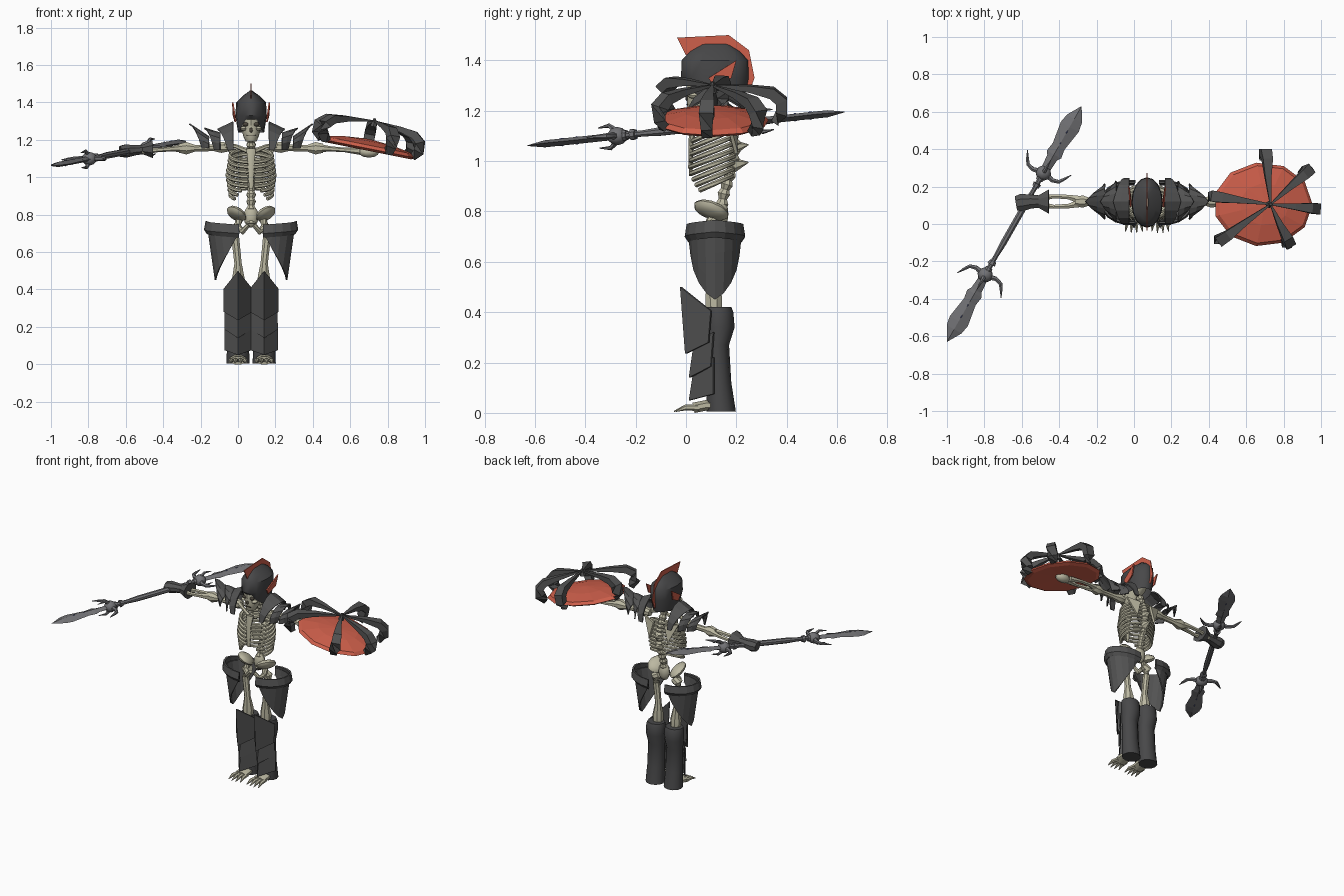
import bpy, math
from mathutils import Vector, Matrix

if "Cube" in bpy.data.objects:
    bpy.data.objects.remove(bpy.data.objects["Cube"])

CX, CY = 0.07, 0.12          # body centre line
def material(name, rgb):
    m = bpy.data.materials.new(name)
    m.diffuse_color = (*rgb, 1)
    m.use_nodes = True
    m.node_tree.nodes["Principled BSDF"].inputs["Base Color"].default_value = m.diffuse_color
    return m
BONE = material("bone", (0.50, 0.48, 0.36))
IRON = material("dark_iron", (0.085, 0.085, 0.085))
HELM = material("black_iron", (0.065, 0.065, 0.067))
RED = material("red_orange", (0.62, 0.115, 0.07))
STEEL = material("steel", (0.17, 0.17, 0.18))
BLUE = material("blue_rune", (0.09, 0.12, 0.36))
DARK = material("socket_shadow", (0.07, 0.06, 0.045))

def mesh(name, verts, faces, mat, smooth=False, thick=0, M=None):
    me = bpy.data.meshes.new(name)
    me.from_pydata([tuple(M @ Vector(v)) if M else tuple(v) for v in verts], [], faces)
    me.materials.append(mat)
    o = bpy.data.objects.new(name, me)
    bpy.context.collection.objects.link(o)
    if thick:
        sol = o.modifiers.new("thickness", 'SOLIDIFY')
        sol.thickness, sol.offset = thick, 0
    if smooth:
        bpy.ops.object.select_all(action='DESELECT')
        o.select_set(True)
        bpy.context.view_layer.objects.active = o
        bpy.ops.object.shade_smooth_by_angle(angle=math.radians(40))
    return o

def loft(name, rings, mat, smooth=False, M=None, caps=True):
    n = len(rings[0])
    v = [p for r in rings for p in r]
    f = [(i*n+j, i*n+(j+1) % n, (i+1)*n+(j+1) % n, (i+1)*n+j)
         for i in range(len(rings)-1) for j in range(n)]
    if caps:
        f += [tuple(range(n))[::-1], tuple(range(len(v)-n, len(v)))]
    return mesh(name, v, f, mat, smooth, M=M)

def sheet(name, rows, mat, smooth=False, thick=0.008):
    n = len(rows[0])
    f = [(i*n+j, i*n+j+1, (i+1)*n+j+1, (i+1)*n+j) for i in range(len(rows)-1) for j in range(n-1)]
    return mesh(name, [p for r in rows for p in r], f, mat, smooth, thick)

def tube(name, pts, radii, mat, n=8, smooth=True, flat=1, M=None):
    P = [Vector(p) for p in pts]
    rings = []
    for i, p in enumerate(P):
        t = (P[min(i+1, len(P)-1)] - P[max(i-1, 0)]).normalized()
        a = t.cross(Vector((0, 0, 1)) if abs(t.z) < 0.93 else Vector((0, 1, 0))).normalized()
        b = a.cross(t)
        rings.append([p + radii[i]*(math.cos(q)*a + flat*math.sin(q)*b)
                      for q in (2*math.pi*(j+0.5)/n for j in range(n))])
    return loft(name, rings, mat, smooth, M)

def ellipse(cx, cy, z, rx, ry, n=12):
    return [(cx+rx*math.cos(2*math.pi*j/n), cy+ry*math.sin(2*math.pi*j/n), z) for j in range(n)]

def ball(name, c, scale, mat, rot=(0, 0, 0), n=10, M=None):
    R = Matrix.Translation(c) @ Matrix.Rotation(rot[1], 4, 'Y') @ Matrix.Rotation(rot[0], 4, 'X')
    R = R @ Matrix.Diagonal((*scale, 1))
    rings = [ellipse(0, 0, -math.cos(a), math.sin(a), math.sin(a), n)
             for a in (math.pi*(k+0.15)/6.3 for k in range(7))]
    return loft(name, rings, mat, True, (M @ R) if M else R)

# skull
loft("skull", [ellipse(CX, cy, z, w, d, 12) for z, w, cy, d in
     [(1.19, .028, .05, .035), (1.215, .04, .055, .05), (1.25, .05, .07, .067),
      (1.285, .062, .09, .088), (1.33, .07, .1, .1), (1.38, .06, .1, .09)]], BONE, True)
ball("nose_hole", (CX, .003, 1.252), (.009, .006, .013), DARK)
mesh("mouth_line", [(CX-.025, .004, 1.222), (CX+.025, .004, 1.222), (CX+.025, .004, 1.227),
     (CX-.025, .004, 1.227)], [(0, 1, 2, 3)], DARK, thick=.006)
for s in (-1, 1):
    ball("eye_socket", (CX+s*.027, .016, 1.283), (.017, .012, .012), DARK)
    ball("cheekbone", (CX+s*.04, .03, 1.26), (.018, .025, .012), BONE)

# helmet with open face, fin crest and side wings
rings = [ellipse(CX, .115, z, w, d, 16) for z, w, d in
         [(1.24, .07, .115), (1.33, .084, .135), (1.40, .08, .132), (1.435, .045, .1), (1.465, .004, .05)]]
rings[0] = [(x, y, 1.24 if y > .06 else (1.27 if y > .025 else 1.31)) for x, y, z in rings[0]]
loft("helmet", rings, HELM, True, caps=False)
fin = [(-.035, 1.49), (.17, 1.50), (.25, 1.44), (.272, 1.33), (.25, 1.27), (.22, 1.30), (.22, 1.38), (.16, 1.44), (0, 1.42)]
loft("helmet_crest", [[(CX+dx, y, z) for y, z in fin] for dx in (-.003, .003)], RED)
for s in (-1, 1):
    mesh("helmet_wing", [(CX+s*.088, .09, 1.33), (CX+s*.098, .20, 1.40), (CX+s*.094, .18, 1.33),
         (CX+s*.084, .11, 1.295)], [(0, 1, 2, 3)], RED, thick=.008)

# spine with vertebrae and back spikes
path = [(.13, .75), (.15, .87), (.185, .98), (.195, 1.07), (.17, 1.14), (.13, 1.24)]
pts = []
for (y0, z0), (y1, z1) in zip(path, path[1:]):
    pts += [(CX, y0+(y1-y0)*k/6, z0+(z1-z0)*k/6) for k in range(6)]
tube("spine", pts, [.018 if i % 2 else .027 for i in range(len(pts))], BONE, 8)
for z in (1.055, .985):
    tube("spine_spike", [(CX, .19, z), (CX, .248, z+.01)], [.03, .002], BONE, 6, False)

# rib cage
for i in range(9):
    z0, k = 1.15 - .026*i, 1 - abs(i-4)*.03
    end = math.pi*(.96 if i < 6 else .86-.07*(i-6))
    for s in (-1, 1):
        tube("rib", [(CX+s*.128*k*math.sin(t), .105+.088*k*math.cos(t), z0-.035*(1-math.cos(t)))
                     for t in (.1+(end-.1)*j/10 for j in range(11))], [.0105]*11, BONE, 6)
tube("sternum", [(CX, .035, 1.15), (CX, .02, 1.08), (CX, .018, .94)], [.028, .019, .012], BONE, 8, flat=.6)

# pelvis
ball("sacrum", (CX, .14, .79), (.04, .03, .06), BONE)
for s in (-1, 1):
    ball("hip_wing", (CX+s*.078, .1, .805), (.058, .075, .027), BONE, (-.35, -s*.55))
    tube("pubic_arch", [(CX+s*.06, .11, .78), (CX+s*.075, .09, .74), (CX+s*.045, .07, .71), (CX+s*.015, .06, .745)],
         [.022, .02, .018, .012], BONE)

for s in (-1, 1):
    X = lambda d: CX + s*d
    # shoulder bones
    tube("collar_bone", [(X(.02), .05, 1.14), (X(.08), .07, 1.165), (X(.15), CY, 1.17)], [.014, .011, .018], BONE, 6)
    mesh("shoulder_blade", [(X(.04), .195, 1.14), (X(.13), .165, 1.16), (X(.07), .2, 1.03)], [(0, 1, 2)], BONE, thick=.014)
    # arm bones
    tube("upper_arm", [(X(.12), CY, 1.16), (X(.16), CY, 1.16), (X(.2), CY, 1.158), (X(.3), CY, 1.155),
         (X(.345), CY, 1.155), (X(.385), CY, 1.155)], [.024, .032, .02, .019, .036, .026], BONE)
    for dy in (-1, 1):
        tube("forearm_bone", [(X(.37), CY+dy*.012, 1.155), (X(.42), CY+dy*.024, 1.152), (X(.5), CY+dy*.028, 1.146),
             (X(.58), CY+dy*.015, 1.14)], [.022, .014, .012, .02], BONE, 6)
    # overlapping pointed shoulder plates
    for d0, z0, d1, z1, w, drop in [(.095, 1.295, .18, 1.255, .122, .15), (.165, 1.235, .25, 1.262, .11, .09),
                                    (.225, 1.215, .33, 1.285, .095, .06)]:
        rows = []
        for f in (0, .5, 1):
            row = []
            for k in range(-4, 5):
                a = abs(k)/4
                d = d0 + (d1-d0)*f*(1-.65*a)
                z = (z0 + (z1-z0)*f)*(1-a**1.7) + (z0-drop)*a**1.7
                row.append((X(d), CY + w*math.sin(k/4*1.57)*(1-.45*f*(d0 > .1)), z))
            rows.append(row)
        sheet("shoulder_plate", rows, IRON)
    # leg bones
    tube("thigh_bone", [(X(.055), .11, .745), (X(.085), .11, .725), (X(.085), .105, .68), (X(.07), .105, .54), (X(.068), .11, .46),
         (X(.068), .11, .40)], [.026, .032, .023, .021, .036, .034], BONE)
    # thigh guard: half shell, pointed on the outside, with a raised rim
    ang = [math.radians(a) for a in range(-100, 101, 20)]
    rows = []
    for t in (0, .35, .7, 1):
        rows.append([(X(.09+(.14-.04*t)*math.cos(a)), .115+(.107-.012*t)*math.sin(a),
                      .73+t*(.45+.24*(abs(a)/1.745)**1.4-.73)) for a in ang])
    sheet("thigh_guard", rows, IRON)
    sheet("thigh_guard_rim", [[(X(.09+r*math.cos(a)), .115+(r-.04)*math.sin(a), z-.02*abs(a)/1.745) for a in ang]
          for z, r in ((.765, .148), (.72, .156), (.70, .142))], IRON, thick=.012)
    # greave and its layered ridge plates
    loft("greave", [ellipse(X(.07), cy, z, rx, ry) for z, cy, ry, rx in
         [(.005, .14, .058, .062), (.12, .13, .05, .058), (.27, .125, .046, .056), (.34, .133, .06, .064),
          (.40, .13, .058, .064), (.42, .128, .052, .058)]], HELM, True)
    for rt, rb, st, sb, w in [((-.02, .50), (0, .235), (.1, .405), (.09, .28), .073),
                              ((.035, .28), (.015, .14), (.11, .32), (.1, .185), .068),
                              ((.035, .18), (.015, .05), (.11, .22), (.11, .075), .07)]:
        sheet("greave_plate", [[(X(.07-w), *st), (X(.07), *rt), (X(.07+w), *st)],
                               [(X(.07-w), *sb), (X(.07), *rb), (X(.07+w), *sb)]], IRON)
    # foot with clawed toes
    tube("foot", [(X(.07), .15, .03), (X(.07), .08, .03), (X(.07), .03, .02)], [.035, .045, .045], BONE, 8, flat=.5)
    for k in (-1.5, -.5, .5, 1.5):
        tube("toe", [(X(.07+k*.022), .05, .02), (X(.07+k*.026), .0, .022), (X(.07+k*.03), -.052+abs(k)*.008, .006)],
             [.013, .012, .002], BONE, 6)

# gauntlet on the spear hand, bare fist behind the shield
tube("gauntlet", [(-.455, CY, 1.15), (-.51, CY, 1.148), (-.55, CY, 1.145), (-.6, CY-.005, 1.14), (-.63, CY-.01, 1.138)],
     [.07, .036, .04, .05, .042], IRON, 8, False, flat=.75)
ball("shield_fist", (.70, CY, 1.135), (.055, .035, .03), BONE)

# shield: faceted red disc under six forked iron struts
S = Matrix.Translation((.69, .105, 1.155)) @ Matrix.Rotation(math.atan(.2), 4, 'Y')
loft("shield_disc", [ellipse(0, 0, z, .27*k, .225*k, 11) for k, z in
     [(.1, -.005), (.9, -.012), (1, 0), (.93, .018), (.5, .04), (.05, .05)]], RED, M=S)
for ex, ey in [(0, .295), (.25, .195), (.295, -.025), (.135, -.225), (-.265, -.205), (-.3, .045)]:
    tube("shield_strut", [(.01+ex*.02, ey*.02, .15), (ex*.5, ey*.5, .135), (ex*.8, ey*.8, .118), (ex*.93, ey*.93, .085),
         (ex*.93, ey*.93, .035), (ex*.84, ey*.84, -.002)], [.006, .024, .038, .042, .04, .03], IRON, 4, False, flat=.8, M=S)
tube("shield_hub", [(.01, 0, .12), (.01, 0, .165)], [.02, .008], IRON, 6, False, M=S)

# double-ended spear, built along local x
u = Vector((.36, .63, .067)).normalized()
v = u.cross(Vector((0, 0, 1))).normalized()
w = v.cross(u)
W = Matrix.Translation((-.64, 0, 1.128)) @ Matrix((u, v, w)).transposed().to_4x4()
tube("spear_shaft", [(x, 0, 0) for x in (-.33, -.2, -.12, .12, .2, .33)], [.016, .013, .018, .018, .013, .016], STEEL, 8, M=W)
def blade(name, prof, th, mat, e):
    loft(name, [[(e*x, h, 0), (e*x, 0, th*min(1, h/.01)), (e*x, -h, 0), (e*x, 0, -th*min(1, h/.01))]
                for x, h in prof], mat, M=W)
for e in (-1, 1):
    ball("spear_collar", (e*.315, 0, 0), (.04, .042, .036), STEEL, M=W)
    for x in (.23, .27):
        tube("spear_ring", [(e*x, 0, 0), (e*(x+.02), 0, 0)], [.02, .024], STEEL, 8, False, M=W)
    blade("spear_blade", [(.33, .024), (.41, .03), (.43, .044), (.48, .036), (.6, .055), (.65, .046), (.728, .001)], .014, STEEL, e)
    blade("spear_rune", [(.47, .002), (.50, .011), (.535, .004), (.57, .014), (.625, .002)], .017, BLUE, e)
    for s in (-1, 1):
        tube("spear_horn", [(e*x, s*y, 0) for x, y in ((.315, .02), (.305, .06), (.315, .095), (.345, .115), (.38, .135))],
             [.016, .013, .011, .008, .002], STEEL, 6, M=W)
        tube("spear_thorn", [(e*.32, 0, s*.02), (e*.35, 0, s*.045), (e*.40, 0, s*.04)], [.014, .009, .002], STEEL, 6, M=W)
